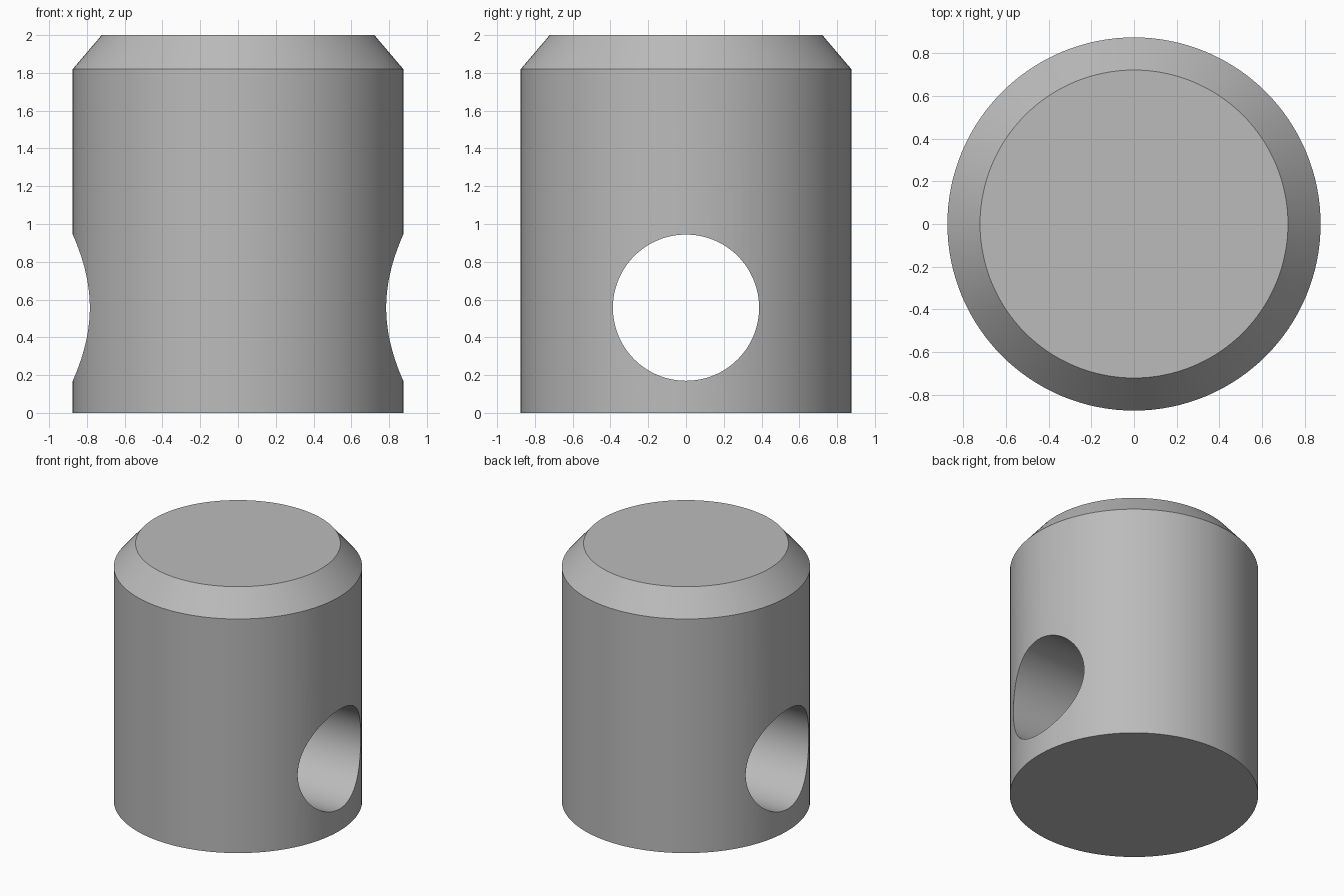
import bpy
import bmesh
import math
from mathutils import Matrix, Vector

default = bpy.data.objects.get("Cube")
if default:
    bpy.data.objects.remove(default, do_unlink=True)

SEGMENTS = 128
RADIUS, TOP_RADIUS = 0.875, 0.722
SHOULDER_Z, TOP_Z = 1.82, 2.0
HOLE_Z, HOLE_RADIUS = 0.557, 0.387


def plain_material(name, colour):
    mat = bpy.data.materials.new(name)
    mat.use_nodes = True
    mat.diffuse_color = colour
    mat.node_tree.nodes["Principled BSDF"].inputs["Base Color"].default_value = colour
    return mat


def cylinder(name, radius, depth, matrix, mat):
    bm = bmesh.new()
    bmesh.ops.create_cone(bm, cap_ends=True, segments=SEGMENTS, radius1=radius,
                          radius2=radius, depth=depth, matrix=matrix)
    mesh = bpy.data.meshes.new(name)
    bm.to_mesh(mesh)
    bm.free()
    mesh.materials.append(mat)
    obj = bpy.data.objects.new(name, mesh)
    bpy.context.collection.objects.link(obj)
    return obj


grey = plain_material("plain grey", (0.5, 0.5, 0.5, 1))

# Round body
body = cylinder("cross_drilled_body", RADIUS, SHOULDER_Z,
                Matrix.Translation((0, 0, SHOULDER_Z / 2)), grey)

# Sloped shoulder, pulled up from the top cap
bm = bmesh.new()
bm.from_mesh(body.data)
cap = max(bm.faces, key=lambda f: f.calc_center_median().z)
cap = bmesh.ops.extrude_discrete_faces(bm, faces=[cap])["faces"][0]
shrink = TOP_RADIUS / RADIUS
for v in cap.verts:
    v.co = Vector((v.co.x * shrink, v.co.y * shrink, TOP_Z))
bmesh.ops.recalc_face_normals(bm, faces=bm.faces[:])
bm.to_mesh(body.data)
bm.free()

# Cross hole running side to side
cutter = cylinder("hole_cutter", HOLE_RADIUS, 3,
                  Matrix.Translation((0, 0, HOLE_Z)) @ Matrix.Rotation(math.pi / 2, 4, "Y"), grey)
cutter.hide_render = True
drill = body.modifiers.new("cross_hole", "BOOLEAN")
drill.operation = "DIFFERENCE"
drill.solver = "EXACT"
drill.object = cutter

bpy.ops.object.select_all(action="DESELECT")
body.select_set(True)
bpy.context.view_layer.objects.active = body
bpy.ops.object.modifier_apply(modifier=drill.name)
bpy.data.objects.remove(cutter, do_unlink=True)

# Smooth walls with crisp rims
bpy.ops.object.shade_smooth_by_angle(angle=math.radians(30))
